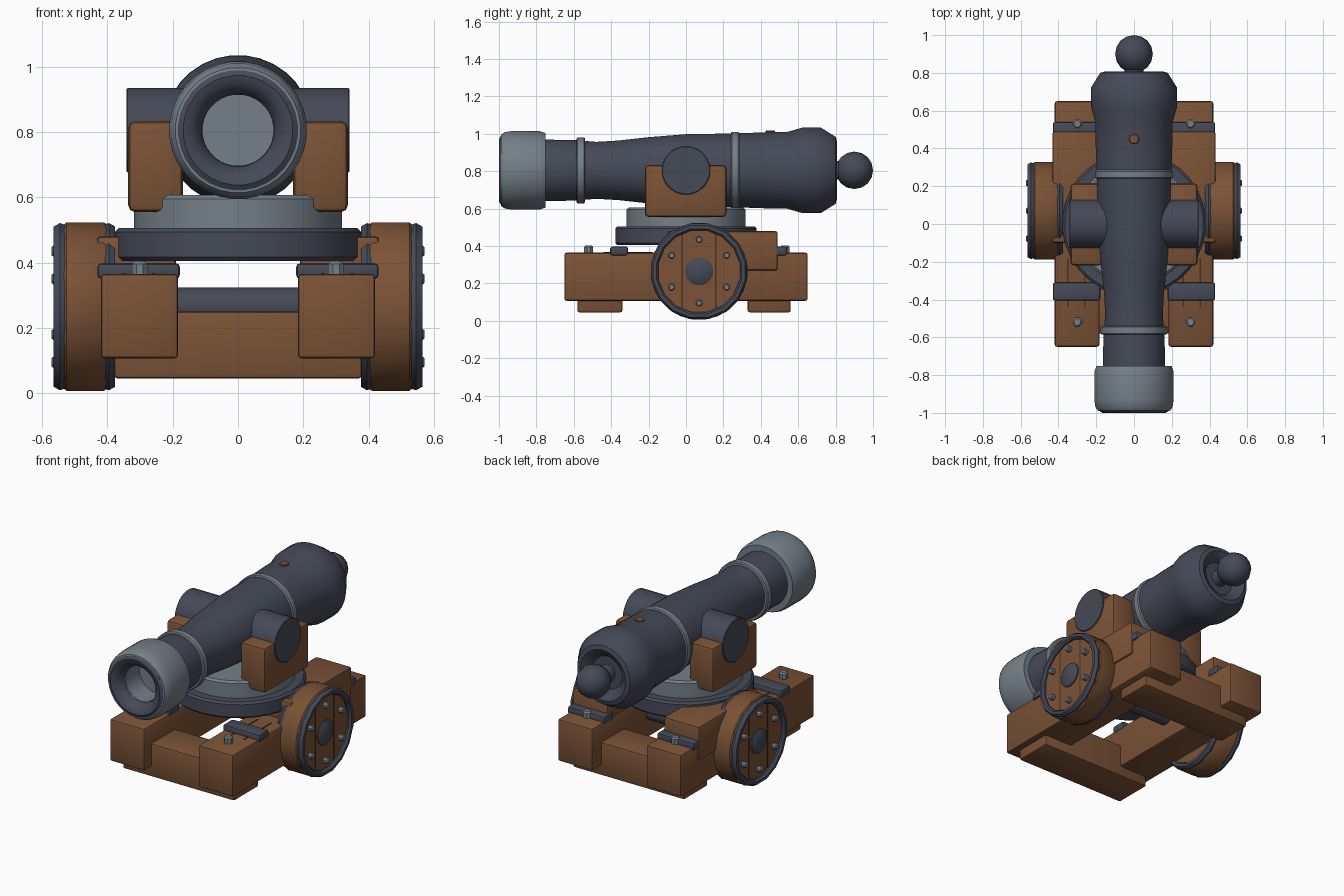
import bpy, bmesh, math
from mathutils import Vector, Matrix

default = bpy.data.objects.get("Cube")
if default:
    bpy.data.objects.remove(default, do_unlink=True)


def material(name, rgb):
    m = bpy.data.materials.new(name)
    m.use_nodes = True
    m.diffuse_color = (*rgb, 1)
    m.node_tree.nodes["Principled BSDF"].inputs["Base Color"].default_value = (*rgb, 1)
    return m


WOOD = material("brown wood", (0.2, 0.086, 0.037))
GROOVE = material("dark wood groove", (0.07, 0.03, 0.015))
IRON = material("dark iron", (0.06, 0.068, 0.096))
STEEL = material("grey steel", (0.175, 0.215, 0.245))
AXES = {"x": Vector((1, 0, 0)), "-x": Vector((-1, 0, 0)),
        "y": Vector((0, 1, 0)), "z": Vector((0, 0, 1))}
parts = []


def finish(name, bm, mat):
    bmesh.ops.recalc_face_normals(bm, faces=bm.faces)
    mesh = bpy.data.meshes.new(name)
    bm.to_mesh(mesh)
    bm.free()
    mesh.materials.append(mat)
    ob = bpy.data.objects.new(name, mesh)
    bpy.context.collection.objects.link(ob)
    parts.append(ob)
    return ob


def box(name, xs, ys, zs, mat, bevel=0.012):
    """Bevelled box from its extents on each axis."""
    bm = bmesh.new()
    bmesh.ops.create_cube(bm, size=1)
    ranges = (xs, ys, zs)
    for v in bm.verts:
        v.co = [(r[0] + r[1]) / 2 + c * abs(r[1] - r[0]) for r, c in zip(ranges, v.co)]
    if bevel:
        bmesh.ops.bevel(bm, geom=bm.edges[:], offset=bevel, segments=2,
                        profile=0.5, affect='EDGES')
    return finish(name, bm, mat)


def lathe(name, profile, axis, centre, mat, sides=32, ring=False):
    """Turn (radius, distance) points about an axis; ring closes the profile."""
    bm = bmesh.new()
    turn = AXES["z"].rotation_difference(AXES[axis]).to_matrix().to_4x4()
    place = Matrix.Translation(centre) @ turn
    rows = []
    for i in range(sides):
        a = 2 * math.pi * (i + 0.5) / sides
        rows.append([bm.verts.new(place @ Vector((r * math.cos(a), r * math.sin(a), t)))
                     for r, t in profile])
    n = len(profile)
    for i in range(sides):
        a, b = rows[i], rows[(i + 1) % sides]
        for j in range(n if ring else n - 1):
            k = (j + 1) % n
            bm.faces.new((a[j], b[j], b[k], a[k]))
    bmesh.ops.remove_doubles(bm, verts=bm.verts, dist=1e-5)
    return finish(name, bm, mat)


def drum(name, radius, start, end, axis, centre, mat, sides=32, edge=0.01):
    """Closed cylinder with chamfered rims."""
    inner = radius - edge
    return lathe(name, [(0, start), (inner, start), (radius, start + edge),
                        (radius, end - edge), (inner, end), (0, end)],
                 axis, centre, mat, sides)


def ball(name, radius, centre, mat):
    bm = bmesh.new()
    bmesh.ops.create_uvsphere(bm, u_segments=12, v_segments=8, radius=radius,
                              matrix=Matrix.Translation(centre)
                              @ Matrix.Rotation(math.pi / 2, 4, 'X'))
    return finish(name, bm, mat)


# Barrel, muzzle and breech
BORE = (0, 0, 0.805)
lathe("barrel", [(0, -0.77), (0.165, -0.77), (0.163, -0.6), (0.153, -0.48), (0.16, -0.36),
                 (0.178, -0.2), (0.194, 0), (0.198, 0.25), (0.204, 0.42), (0.206, 0.54),
                 (0.229, 0.62), (0.23, 0.72), (0.18, 0.8), (0.155, 0.807), (0.12, 0.79),
                 (0.1, 0.76), (0.05, 0.76), (0.05, 0.85), (0, 0.85)], "y", BORE, IRON)
lathe("muzzle", [(0, -0.8), (0.11, -0.8), (0.11, -0.94), (0.18, -0.94), (0.18, -0.99),
                 (0.192, -0.988), (0.205, -0.97), (0.211, -0.93), (0.21, -0.78),
                 (0.2, -0.752), (0, -0.752)], "y", BORE, STEEL)
lathe("muzzle_lip", [(0.184, -0.93), (0.184, -0.99), (0.168, -1), (0.145, -0.994),
                     (0.12, -0.97), (0.109, -0.93)], "y", BORE, IRON, ring=True)
drum("front_band", 0.177, -0.585, -0.54, "y", BORE, STEEL, edge=0.006)
drum("rear_band", 0.207, 0.24, 0.285, "y", BORE, STEEL, edge=0.006)
ball("breech_knob", 0.1, (0, 0.9, 0.805), IRON)
drum("touch_hole", 0.027, 0, 0.032, "z", (0, 0.45, 0.985), WOOD, 12, 0.004)

# Trunnions and turntable
drum("trunnions", 0.13, -0.342, 0.342, "x", BORE, IRON, edge=0.004)
drum("turntable_top", 0.32, 0.49, 0.607, "z", (0, 0, 0), STEEL, edge=0.012)
drum("turntable_base", 0.38, 0.405, 0.505, "z", (0, 0, 0), IRON, edge=0.012)

# Cross beams and axle
for label, y0, y1 in (("front", -0.58, -0.34), ("rear", 0.33, 0.56)):
    box(label + "_cross_beam", (-0.38, 0.38), (y0, y1), (0.045, 0.25), WOOD)
drum("axle", 0.06, -0.42, 0.42, "x", (0, 0.07, 0.265), IRON, 16)

for side, s in (("left", 1), ("right", -1)):
    axis = "x" if s > 0 else "-x"

    # Carriage side
    box(side + "_cradle", (s * 0.168, s * 0.336), (-0.22, 0.216), (0.555, 0.833), WOOD, 0.02)
    box(side + "_side_beam", (s * 0.183, s * 0.42), (-0.65, 0.65), (0.107, 0.365), WOOD)
    box(side + "_raised_block", (s * 0.19, s * 0.432), (-0.1, 0.49), (0.27, 0.48), WOOD)
    box(side + "_front_strap", (s * 0.178, s * 0.43), (-0.405, -0.31), (0.35, 0.398), IRON)
    box(side + "_rear_strap", (s * 0.178, s * 0.43), (0.45, 0.54), (0.35, 0.398), IRON)
    for label, y in (("front", -0.52), ("rear", 0.53)):
        drum(f"{side}_{label}_bolt", 0.026, 0.35, 0.404, "z", (s * 0.3, y, 0), STEEL, 8, 0.008)
    for x in (0.26, 0.35):
        box(side + "_beam_groove", (s * (x - 0.004), s * (x + 0.004)), (-0.44, -0.18),
            (0.362, 0.368), GROOVE, 0)

    # Wheel with iron rims, plank seams, hub and bolts
    hub = (0, 0.07, 0.265)
    lathe(side + "_wheel", [(0, 0.39), (0.245, 0.39), (0.26, 0.41), (0.26, 0.525),
                            (0.245, 0.541), (0, 0.541)], axis, hub, WOOD, 24)
    for label, t, d in (("outer", 0.53, 1), ("inner", 0.41, -1)):
        lathe(f"{side}_{label}_rim", [(0.224, t), (0.256, t), (0.261, t + d * 0.015),
                                      (0.25, t + d * 0.034), (0.232, t + d * 0.034),
                                      (0.222, t + d * 0.022)], axis, hub, IRON, 16, ring=True)
    for dy in (-0.09, 0.09):
        box(side + "_wheel_seam", (s * 0.538, s * 0.543), (0.066 + dy, 0.074 + dy),
            (0.065, 0.465), GROOVE, 0)
    lathe(side + "_hub", [(0, 0.52), (0.075, 0.52), (0.075, 0.548), (0.055, 0.56), (0, 0.565)],
          axis, hub, IRON, 16)
    for k in range(6):
        a = math.pi / 2 + k * math.pi / 3
        spot = (0, hub[1] + 0.17 * math.cos(a), hub[2] + 0.17 * math.sin(a))
        drum(side + "_wheel_bolt", 0.018, 0.53, 0.571, axis, spot, STEEL, 8, 0.005)

# Smooth shading with sharp edges kept
bpy.ops.object.select_all(action='DESELECT')
for ob in parts:
    ob.select_set(True)
bpy.context.view_layer.objects.active = parts[0]
bpy.ops.object.shade_smooth_by_angle(angle=math.radians(40))
